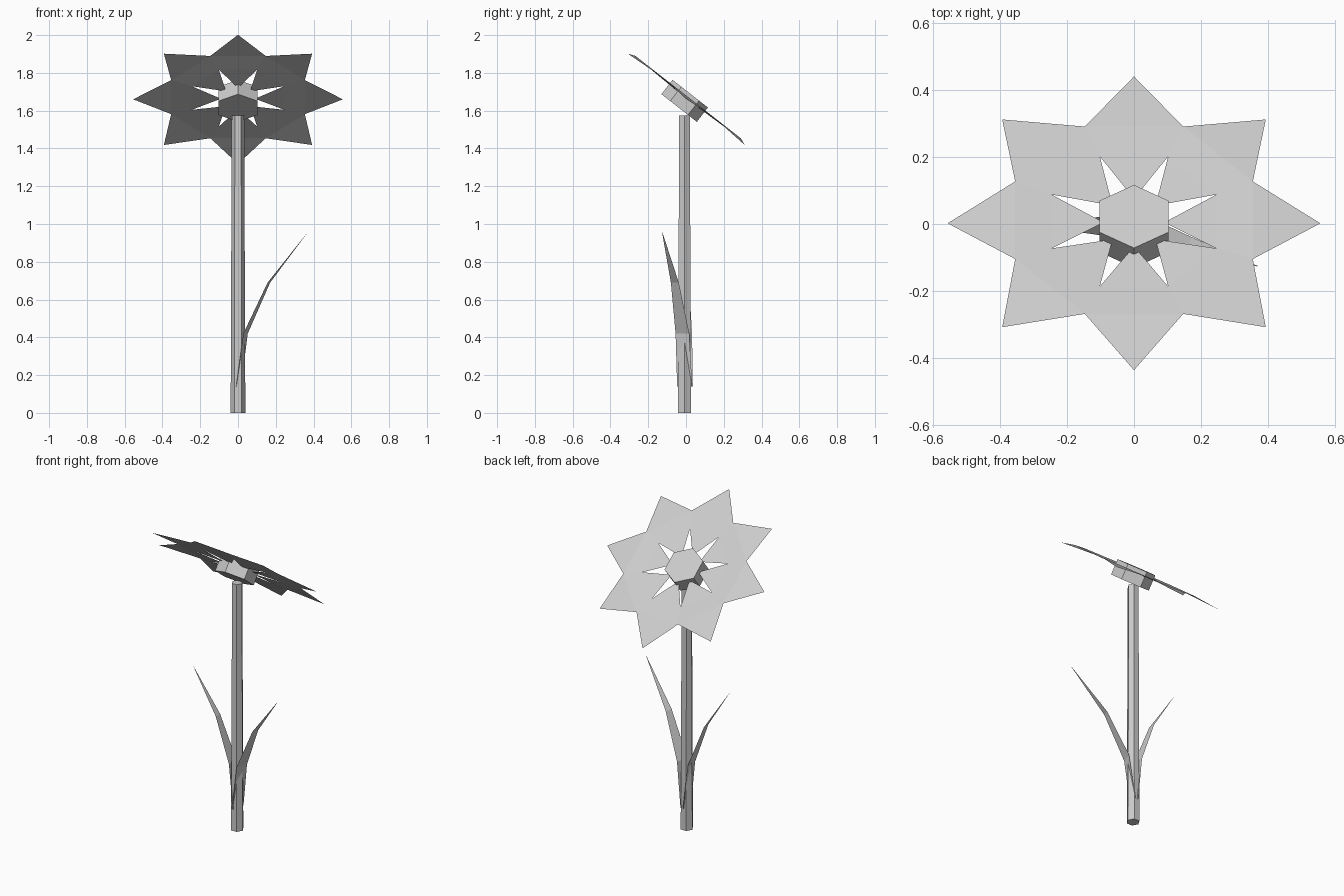
import bpy
import bmesh
from math import radians, sin, cos, tau
from mathutils import Matrix, Vector

old = bpy.data.objects.get("Cube")
if old:
    bpy.data.objects.remove(old, do_unlink=True)

grey = bpy.data.materials.new("plain grey")
grey.use_nodes = True
GREY = (0.6, 0.6, 0.6, 1)
grey.diffuse_color = GREY
grey.node_tree.nodes["Principled BSDF"].inputs["Base Color"].default_value = GREY


def finish(name, bm, matrix=Matrix()):
    """Turn a bmesh into a flat-shaded object."""
    bm.transform(matrix)
    mesh = bpy.data.meshes.new(name)
    bm.to_mesh(mesh)
    bm.free()
    mesh.materials.append(grey)
    obj = bpy.data.objects.new(name, mesh)
    bpy.context.collection.objects.link(obj)
    return obj


def hex_prism(name, r_low, r_high, depth, matrix, turn=0):
    bm = bmesh.new()
    bmesh.ops.create_cone(bm, cap_ends=True, segments=6, radius1=r_low,
                          radius2=r_high, depth=depth,
                          matrix=Matrix.Rotation(turn, 4, "Z"))
    return finish(name, bm, matrix)


def polar(r, angle, z):
    return Vector((r * cos(angle), r * sin(angle), z))


# Stem: slightly tapered, with a corner pointing sideways
STEM_TOP = 1.575
hex_prism("stem", 0.039, 0.033, STEM_TOP,
          Matrix.Translation((0, -0.008, STEM_TOP / 2)), radians(30))

# Flower head, tipped toward the back
tilt = Matrix.Rotation(radians(-38), 4, "X")
hex_prism("flower_centre", 0.119, 0.119, 0.096,
          Matrix.Translation((0, -0.007, 1.652)) @ tilt)

# Eight thin petals joined along their widest part, tips bent down
bm = bmesh.new()
half = tau / 16
for i in range(8):
    a = i * tau / 8
    root, tip = polar(0.09, a, 0.004), polar(0.555, a, 0)
    inner = [polar(0.266, a + s * half, 0.009) for s in (-1, 1)]
    outer = [polar(0.383, a + s * half, 0.015) for s in (-1, 1)]
    for loop in ([root, inner[0], inner[1]],
                 [inner[0], outer[0], outer[1], inner[1]],
                 [outer[0], tip, outer[1]]):
        bm.faces.new([bm.verts.new(p) for p in loop])
bmesh.ops.remove_doubles(bm, verts=bm.verts, dist=0.0005)
finish("petals", bm, Matrix.Translation((0, 0.002, 1.66)) @ tilt)


# Leaves: thin ribbons of (reach, height, half width) bending outward
PROFILE = [(0.003, 0.14, 0.042), (0.042, 0.42, 0.038),
           (0.172, 0.69, 0.022), (0.387, 0.955, 0.001)]


def leaf(name, heading, spread):
    bm = bmesh.new()
    rows = [[bm.verts.new((r * spread, s * w, z)) for s in (-1, 1)]
            for r, z, w in PROFILE]
    for low, high in zip(rows, rows[1:]):
        bm.faces.new((low[0], low[1], high[1], high[0]))
    finish(name, bm, Matrix.Translation((0, -0.006, 0))
           @ Matrix.Rotation(heading, 4, "Z"))


leaf("left_leaf", radians(-18), 1)
leaf("right_leaf", radians(180), 0.8)
